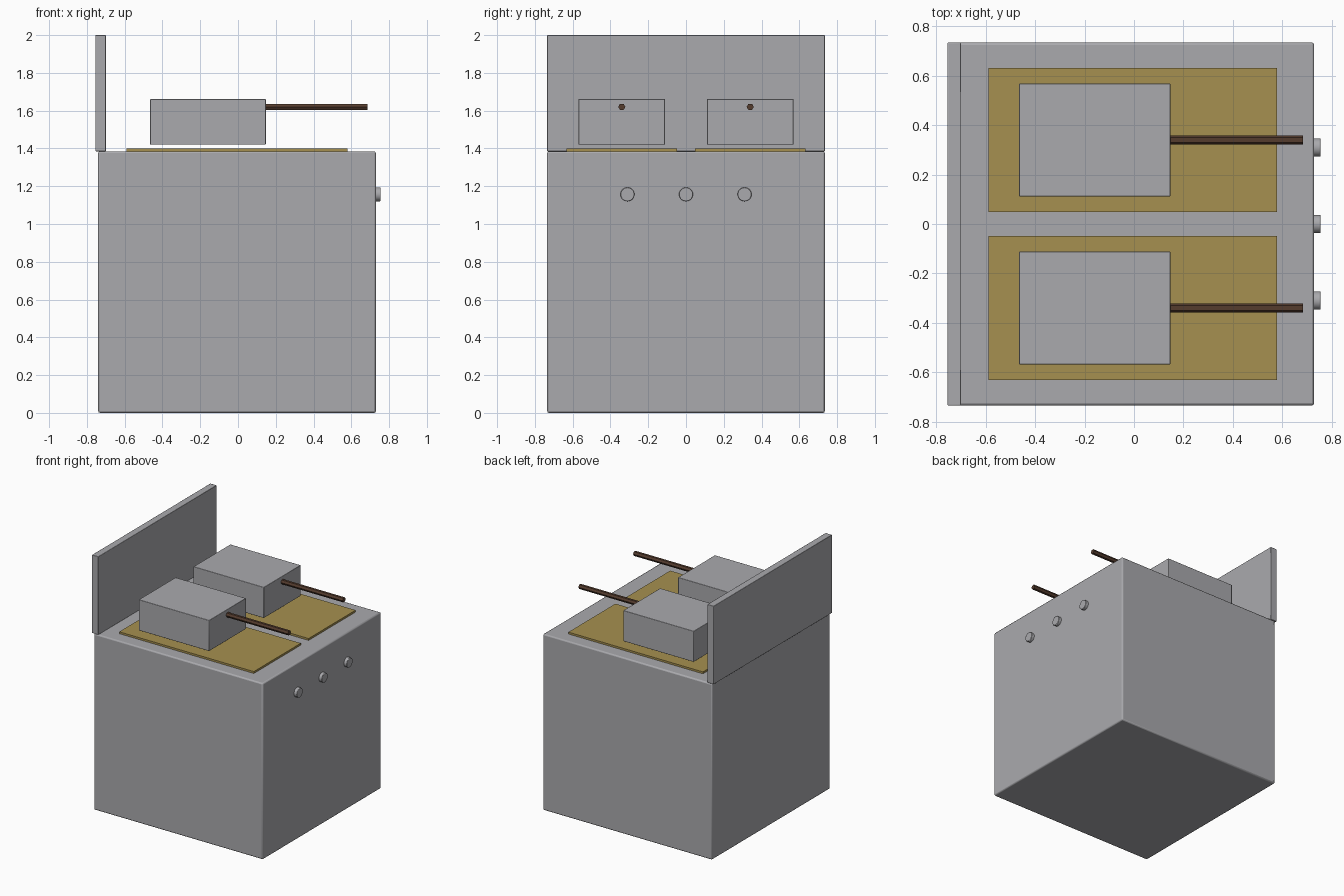
import bpy
import math

if "Cube" in bpy.data.objects:
    bpy.data.objects.remove(bpy.data.objects["Cube"], do_unlink=True)


def material(name, rgb, metallic=0.0):
    mat = bpy.data.materials.new(name)
    mat.use_nodes = True
    mat.diffuse_color = (*rgb, 1)
    mat.node_tree.nodes["Principled BSDF"].inputs["Base Color"].default_value = (*rgb, 1)
    return mat


steel = material("steel grey", (0.40, 0.40, 0.42))
brass = material("oil gold", (0.38, 0.28, 0.08))
brown = material("handle brown", (0.09, 0.045, 0.027))


def finish(obj, name, mat, bevel):
    obj.name = name
    obj.data.materials.append(mat)
    bpy.ops.object.transform_apply(location=False, rotation=True, scale=True)
    if bevel:
        mod = obj.modifiers.new("soft edges", "BEVEL")
        mod.width = bevel
        mod.segments = 2
        mod.limit_method = "ANGLE"
    bpy.ops.object.shade_smooth_by_angle(angle=math.radians(35))
    return obj


def box(name, low, high, mat, bevel=0.0):
    centre = [(a + b) / 2 for a, b in zip(low, high)]
    bpy.ops.mesh.primitive_cube_add(size=1, location=centre)
    obj = bpy.context.object
    obj.scale = [b - a for a, b in zip(low, high)]
    return finish(obj, name, mat, bevel)


def rod(name, x0, x1, y, z, radius, sides, mat, bevel=0.0):
    # Cylinder lying along x
    bpy.ops.mesh.primitive_cylinder_add(
        vertices=sides, radius=radius, depth=x1 - x0,
        location=((x0 + x1) / 2, y, z), rotation=(0, math.pi / 2, 0))
    return finish(bpy.context.object, name, mat, bevel)


# Cabinet and splash guard
box("cabinet", (-0.74, -0.735, 0), (0.73, 0.735, 1.385), steel, 0.01)
box("splash_guard", (-0.755, -0.735, 1.385), (-0.70, 0.735, 2.0), steel, 0.003)

# Two fryer wells, each with a basket and handle
for side, s in (("left", 1), ("right", -1)):
    y = 0.34 * s
    box(f"oil_well_{side}", (-0.59, y - 0.292, 1.38), (0.58, y + 0.292, 1.40), brass)
    box(f"basket_{side}", (-0.465, y - 0.229, 1.42), (0.147, y + 0.229, 1.662), steel, 0.003)
    handle = rod(f"basket_handle_{side}", 0.14, 0.685, y, 1.62, 0.019, 6, brown)
    # Flat facets on the handle
    for poly in handle.data.polygons:
        poly.use_smooth = False

# Control knobs
for label, y in (("right", -0.31), ("middle", 0), ("left", 0.31)):
    rod(f"knob_{label}", 0.72, 0.755, y, 1.157, 0.037, 24, steel, 0.003)
